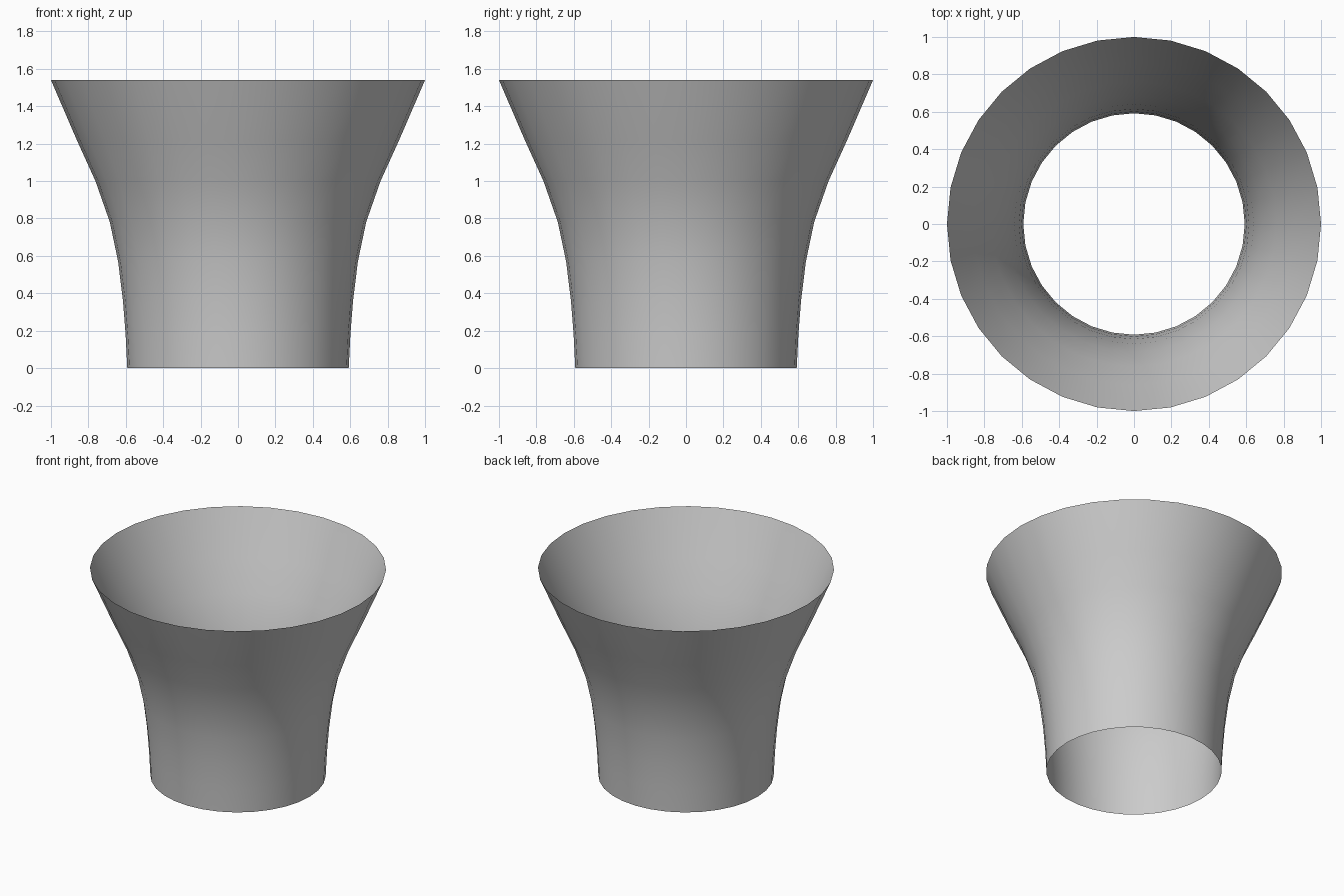
import bpy, bmesh
from math import sin, cos, pi

if "Cube" in bpy.data.objects:
    bpy.data.objects.remove(bpy.data.objects["Cube"])

SIDES = 32
# Wall profile: radius, height
PROFILE = [(0.592, 0), (0.601, 0.18), (0.615, 0.36), (0.641, 0.57), (0.685, 0.78),
           (0.762, 1.0), (0.862, 1.22), (1.0, 1.54)]

# Flared open sleeve, single wall with no caps
bm = bmesh.new()
rings = [[bm.verts.new((r * cos(2 * pi * i / SIDES), r * sin(2 * pi * i / SIDES), z))
          for i in range(SIDES)] for r, z in PROFILE]
for low, high in zip(rings, rings[1:]):
    for i in range(SIDES):
        j = (i + 1) % SIDES
        bm.faces.new((low[i], low[j], high[j], high[i])).smooth = True

mesh = bpy.data.meshes.new("flared_sleeve")
bm.to_mesh(mesh)
bm.free()
sleeve = bpy.data.objects.new("flared_sleeve", mesh)
bpy.context.collection.objects.link(sleeve)
